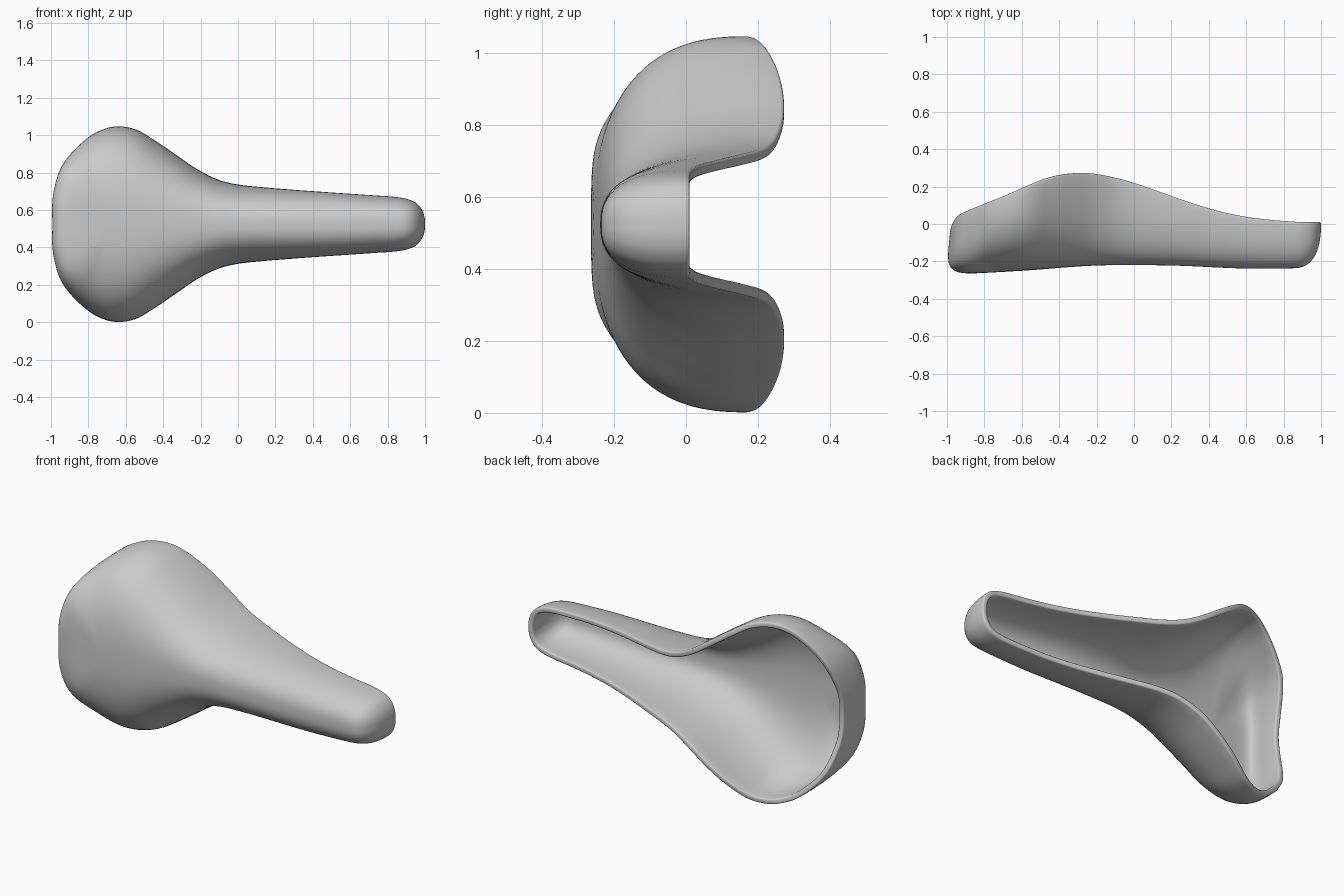
import bpy, bmesh, math
from mathutils import Vector

if "Cube" in bpy.data.objects:
    bpy.data.objects.remove(bpy.data.objects["Cube"])

MID = 0.524          # height of the symmetry plane
LEVELS = 22          # rows from rim to spine
STEPS = 5            # samples per rim span

# Half of the rim, tail to nose: (x, half width, y)
RIM = [(-0.98, 0, -0.03), (-0.98, 0.12, -0.015), (-0.965, 0.22, 0.02),
       (-0.94, 0.30, 0.05), (-0.90, 0.365, 0.07), (-0.84, 0.43, 0.095),
       (-0.76, 0.49, 0.125), (-0.66, 0.522, 0.165), (-0.55, 0.508, 0.21),
       (-0.44, 0.445, 0.25), (-0.33, 0.37, 0.27), (-0.22, 0.295, 0.27),
       (-0.11, 0.24, 0.25), (0.0, 0.212, 0.22), (0.15, 0.196, 0.168),
       (0.3, 0.184, 0.115), (0.45, 0.173, 0.07), (0.6, 0.163, 0.038),
       (0.73, 0.154, 0.022), (0.83, 0.147, 0.014), (0.90, 0.136, 0.01),
       (0.95, 0.115, 0.01), (0.982, 0.08, 0.01), (0.997, 0.04, 0.01),
       (1.0, 0, 0.01)]
# Crown line y at x = -1, -0.6 ... 1
CROWN = [-0.27, -0.25, -0.222, -0.222, -0.238, -0.235]


def spline(a, b, c, d, t):
    return 0.5 * (2 * b + (c - a) * t + (2 * a - 5 * b + 4 * c - d) * t * t
                  + (3 * b - a - 3 * c + d) * t ** 3)


def crown(x):
    u = min(max((x + 1) / 0.4, 0), 4.9999)
    i = int(u)
    p = [CROWN[min(max(k, 0), 5)] for k in range(i - 1, i + 3)]
    return spline(*p, u - i)


def rim_points():
    pts = [Vector(p) for p in RIM]
    flip = lambda p: Vector((p.x, -p.y, p.z))
    ext = [flip(pts[1])] + pts + [flip(pts[-2])]
    half = [spline(*ext[i:i + 4], k / STEPS)
            for i in range(len(pts) - 1) for k in range(STEPS)] + [pts[-1]]
    return half + [flip(p) for p in half[-2:0:-1]]


def surface(p, k):
    """Point on row k of the rounded section between rim point p and the spine."""
    tail = min(max((-0.7 - p.x) / 0.28, 0), 1)
    n = 2.5 + 3.5 * tail ** 3
    ang = math.pi / 2 * k / LEVELS
    a = max(math.cos(ang), 0) ** (2 / n) if k < LEVELS else 0
    s = math.sin(ang) ** (2 / n)
    foot = min(max(p.x, -0.7), 0.85)
    x = foot + (p.x - foot) * a - 0.025 * tail * s * a
    return (x, p.z + (crown(x) - p.z) * s, MID + p.y * a)


# Saddle shell: rows of the surface joined into a domed skin
bm = bmesh.new()
rim = rim_points()
rows = [[bm.verts.new(surface(p, k)) for p in rim] for k in range(LEVELS + 1)]
for r0, r1 in zip(rows, rows[1:]):
    for i in range(len(rim)):
        j = (i + 1) % len(rim)
        bm.faces.new((r0[i], r0[j], r1[j], r1[i]))
bmesh.ops.remove_doubles(bm, verts=bm.verts, dist=0.0004)
bmesh.ops.recalc_face_normals(bm, faces=bm.faces)
bm.normal_update()
if sum(f.normal.y * f.calc_area() for f in bm.faces) > 0:
    bmesh.ops.reverse_faces(bm, faces=bm.faces)
mesh = bpy.data.meshes.new("saddle_shell")
bm.to_mesh(mesh)
bm.free()
shell = bpy.data.objects.new("saddle_shell", mesh)
bpy.context.collection.objects.link(shell)

grey = bpy.data.materials.new("plain_grey")
grey.diffuse_color = (0.6, 0.6, 0.6, 1)
grey.use_nodes = True
grey.node_tree.nodes["Principled BSDF"].inputs["Base Color"].default_value = grey.diffuse_color
mesh.materials.append(grey)

# Wall thickness and softened rim
wall = shell.modifiers.new("wall", 'SOLIDIFY')
wall.thickness = 0.03
wall.offset = -1
soft = shell.modifiers.new("soft_rim", 'BEVEL')
soft.width = 0.009
soft.segments = 3
soft.limit_method = 'ANGLE'
soft.angle_limit = math.radians(50)

bpy.context.view_layer.objects.active = shell
shell.select_set(True)
for name in ("wall", "soft_rim"):
    bpy.ops.object.modifier_apply(modifier=name)
bpy.ops.object.shade_smooth_by_angle(angle=math.radians(40))
